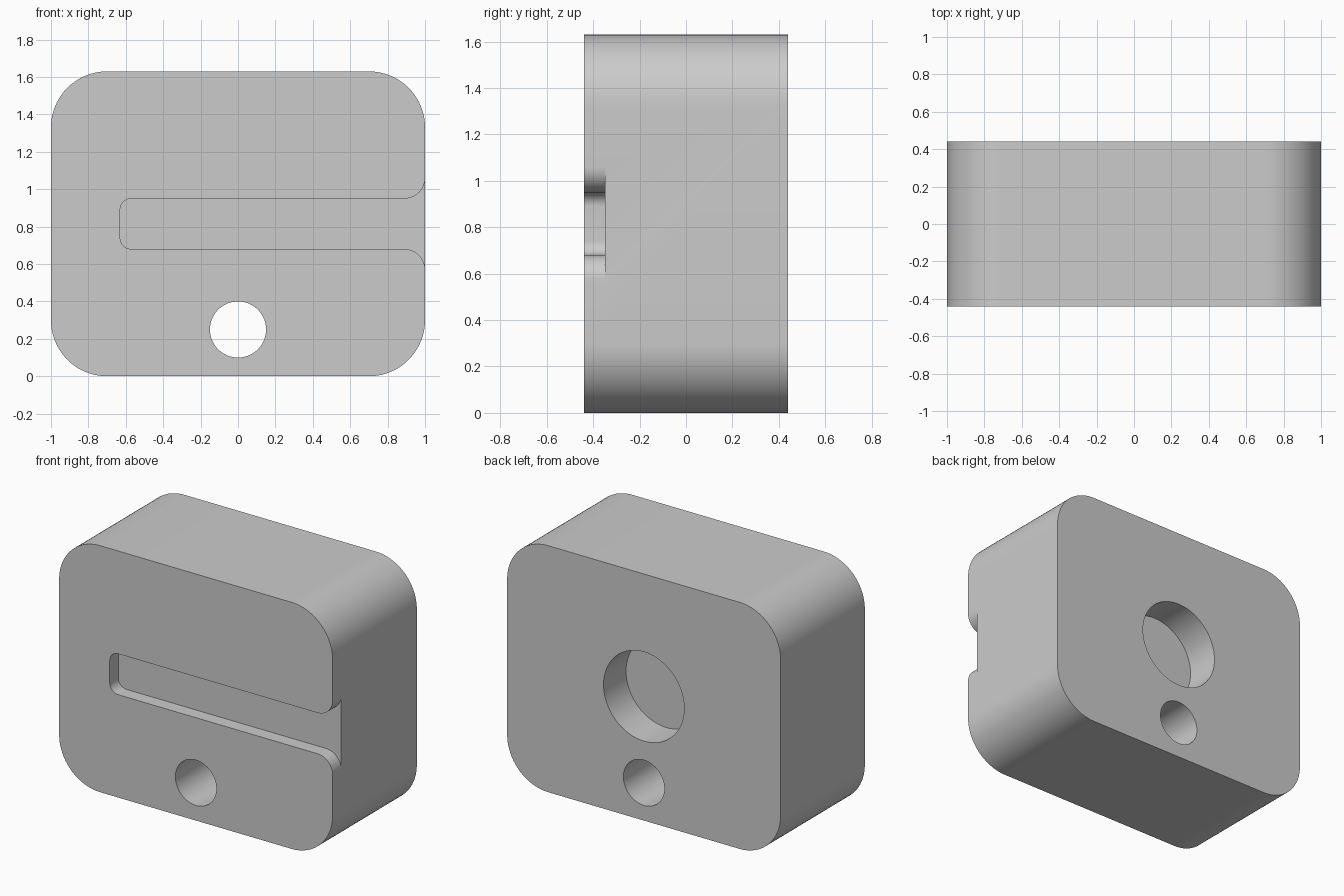
import bpy, bmesh
from math import sin, cos, pi, radians
from mathutils import Vector

cube = bpy.data.objects.get("Cube")
if cube:
    bpy.data.objects.remove(cube, do_unlink=True)

W, H, D = 1.0, 1.63, 0.44     # half width, height, half depth
SLOT_LOW, SLOT_HIGH = 0.68, 0.95
FLARE = 0.11

grey = bpy.data.materials.new("plain grey")
grey.use_nodes = True
COLOUR = (0.6, 0.6, 0.6, 1)
grey.diffuse_color = COLOUR
grey.node_tree.nodes["Principled BSDF"].inputs["Base Color"].default_value = COLOUR


def arc(x, z, r, start, end, steps=20):
    """Points of an arc in the XZ plane, angles in degrees."""
    angles = [radians(start + (end - start) * i / steps) for i in range(steps + 1)]
    return [(x + r * cos(a), z + r * sin(a)) for a in angles]


def circle(z, r, steps=64):
    return arc(0, z, r, 0, 360, steps)[:-1]


def extrude_profile(name, points, y0, y1):
    """Solid made from an XZ outline pulled from y0 to y1."""
    bm = bmesh.new()
    face = bm.faces.new([bm.verts.new((x, y0, z)) for x, z in points])
    pulled = bmesh.ops.extrude_face_region(bm, geom=[face])["geom"]
    verts = [g for g in pulled if isinstance(g, bmesh.types.BMVert)]
    bmesh.ops.translate(bm, verts=verts, vec=Vector((0, y1 - y0, 0)))
    bmesh.ops.recalc_face_normals(bm, faces=bm.faces)
    mesh = bpy.data.meshes.new(name)
    bm.to_mesh(mesh)
    bm.free()
    mesh.materials.append(grey)
    obj = bpy.data.objects.new(name, mesh)
    bpy.context.collection.objects.link(obj)
    return obj


# Rounded block
R = 0.3
block = extrude_profile("block",
    arc(W - R, H - R, R, 0, 90) + arc(R - W, H - R, R, 90, 180)
    + arc(R - W, R, R, 180, 270) + arc(W - R, R, R, 270, 360), -D, D)

# Front slot: rounded inner end, flared mouth open to the left side
r = 0.06
slot = extrude_profile("slot_cutter",
    arc(W - FLARE, SLOT_LOW - FLARE, FLARE, 0, 90)
    + arc(r - 0.63, SLOT_LOW + r, r, 270, 180, 10)
    + arc(r - 0.63, SLOT_HIGH - r, r, 180, 90, 10)
    + arc(W - FLARE, SLOT_HIGH + FLARE, FLARE, 270, 360)
    + [(W + 0.2, SLOT_HIGH + FLARE), (W + 0.2, SLOT_LOW - FLARE)], -D - 0.1, -0.35)

# Through hole and blind rear pocket
hole = extrude_profile("hole_cutter", circle(0.25, 0.15), -D - 0.1, D + 0.1)
pocket = extrude_profile("pocket_cutter", circle(0.82, 0.295), D - 0.235, D + 0.1)

# Cut the block, then drop the cutters
bpy.ops.object.select_all(action='DESELECT')
block.select_set(True)
bpy.context.view_layer.objects.active = block
for cutter in (slot, hole, pocket):
    cutter.hide_render = True
    mod = block.modifiers.new(cutter.name, 'BOOLEAN')
    mod.operation = 'DIFFERENCE'
    mod.solver = 'EXACT'
    mod.object = cutter
    bpy.ops.object.modifier_apply(modifier=mod.name)
    bpy.data.objects.remove(cutter, do_unlink=True)

bpy.ops.object.shade_smooth_by_angle(angle=radians(30))
